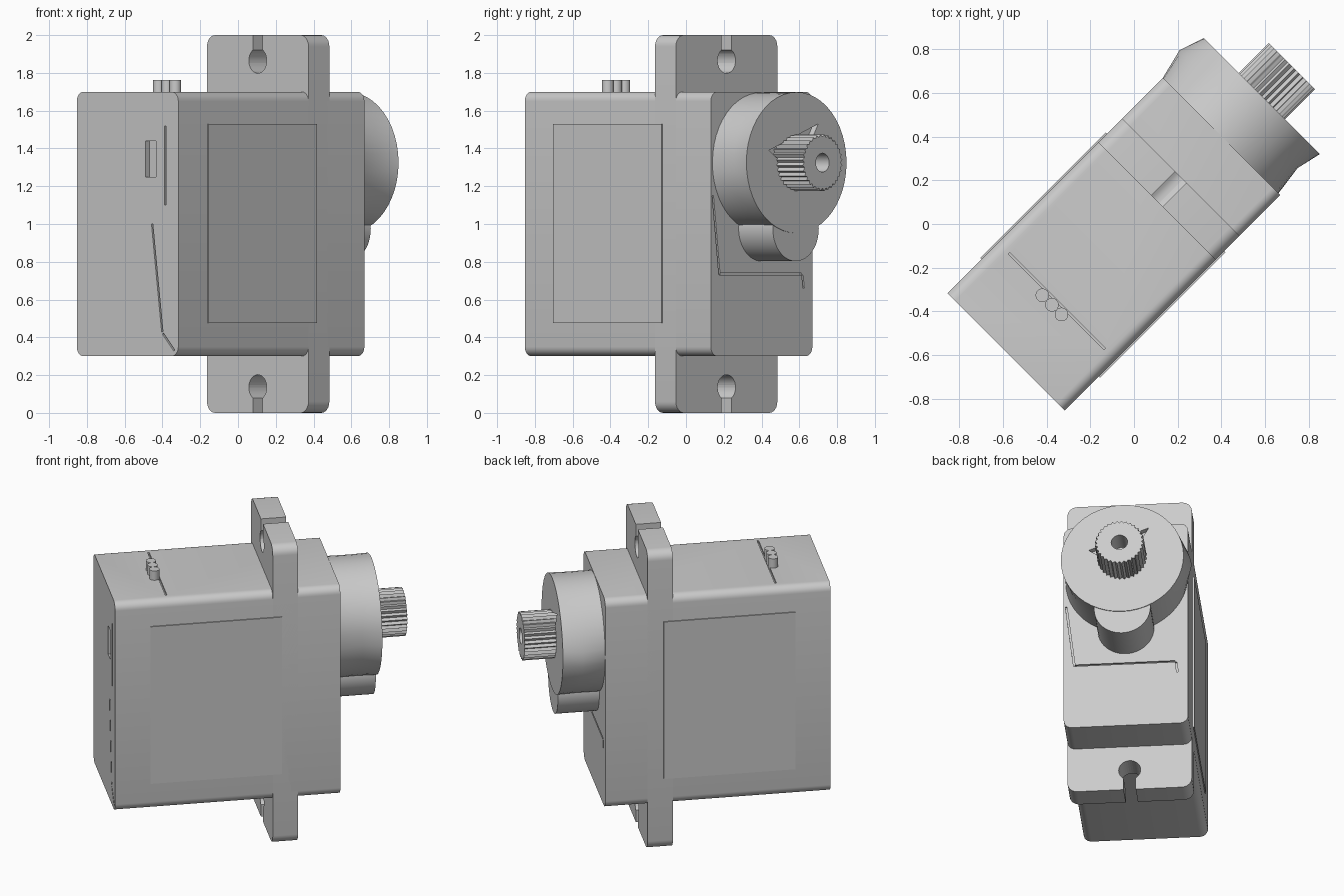
import bpy, bmesh, math

cube = bpy.data.objects.get("Cube")
if cube:
    bpy.data.objects.remove(cube, do_unlink=True)

TURN = math.radians(45)   # the whole motor stands turned on its vertical axis
BACK, FACE, HALF = -0.827, 0.566, 0.38
AXIS_Z = 1.325            # height of the output shaft

grey = bpy.data.materials.new("plain_grey")
grey.use_nodes = True
grey.diffuse_color = (0.6, 0.6, 0.6, 1)
grey.node_tree.nodes["Principled BSDF"].inputs["Base Color"].default_value = (0.6, 0.6, 0.6, 1)


def loft(name, rings, smooth=30):
    """Skin a list of equal-length rings of points and cap both ends."""
    bm = bmesh.new()
    loops = [[bm.verts.new(p) for p in ring] for ring in rings]
    n = len(loops[0])
    for a, b in zip(loops, loops[1:]):
        for i in range(n):
            j = (i + 1) % n
            bm.faces.new((a[i], a[j], b[j], b[i]))
    bm.faces.new(loops[0])
    bm.faces.new(loops[-1])
    bmesh.ops.recalc_face_normals(bm, faces=bm.faces)
    mesh = bpy.data.meshes.new(name)
    bm.to_mesh(mesh)
    bm.free()
    mesh.materials.append(grey)
    ob = bpy.data.objects.new(name, mesh)
    bpy.context.collection.objects.link(ob)
    ob.rotation_euler.z = TURN
    bpy.context.view_layer.update()
    if smooth:
        finish(ob, smooth)
    return ob


def finish(ob, angle=30):
    bpy.ops.object.select_all(action="DESELECT")
    bpy.context.view_layer.objects.active = ob
    ob.select_set(True)
    bpy.ops.object.shade_smooth_by_angle(angle=math.radians(angle))


def prism(name, profile, u0, u1, smooth=30):
    """Extrude a (width, height) profile along the motor's length."""
    return loft(name, [[(u, v, z) for v, z in profile] for u in (u0, u1)], smooth)


def box(name, u0, u1, v0, v1, z0, z1):
    return prism(name, [(v0, z0), (v1, z0), (v1, z1), (v0, z1)], u0, u1, 0)


def circle(v, z, r, n=48):
    return [(v + r * math.cos(i * math.tau / n), z + r * math.sin(i * math.tau / n)) for i in range(n)]


def rounded(half, z0, z1, r, steps=6):
    """Rounded rectangle profile."""
    pts = []
    corners = ((half - r, z1 - r), (r - half, z1 - r), (r - half, z0 + r), (half - r, z0 + r))
    for k, (cv, cz) in enumerate(corners):
        for i in range(steps + 1):
            a = (k + i / steps) * math.pi / 2
            pts.append((cv + r * math.cos(a), cz + r * math.sin(a)))
    return pts


def groove(u, p, q, w=0.005, depth=0.012):
    """Thin bar used to score a line into an end face."""
    dv, dz = q[0] - p[0], q[1] - p[1]
    s = w / math.hypot(dv, dz)
    nv, nz = -dz * s, dv * s
    quad = [(p[0] + nv, p[1] + nz), (q[0] + nv, q[1] + nz), (q[0] - nv, q[1] - nz), (p[0] - nv, p[1] - nz)]
    return prism("groove", quad, u - depth, u + depth, 0)


def cut(ob, cutters):
    for c in cutters:
        c.hide_render = True
        m = ob.modifiers.new("cut", "BOOLEAN")
        m.operation, m.solver, m.object = "DIFFERENCE", "EXACT", c
        bpy.context.view_layer.objects.active = ob
        bpy.ops.object.modifier_apply(modifier=m.name)
        bpy.data.objects.remove(c, do_unlink=True)
    finish(ob)


# Main case with scored seam lines and a small slot in the back
case = prism("motor_case", rounded(HALF, 0.3, 1.7, 0.05), BACK, FACE)
cut(case, [
    box("top_slit", -0.504, -0.494, -0.31, 0.31, 1.685, 1.72),
    box("back_slot", BACK - 0.02, BACK + 0.03, -0.212, -0.134, 1.25, 1.44),
    groove(BACK, (-0.283, 1.1), (-0.283, 1.52)),
    groove(BACK, (-0.26, 0.43), (-0.184, 1.0)),
    groove(BACK, (-0.35, 0.33), (-0.265, 0.42)),
    groove(FACE, (-0.31, 0.735), (0.3, 0.735)),
    groove(FACE, (-0.315, 0.73), (-0.365, 1.15)),
    groove(FACE, (0.306, 0.73), (0.315, 0.66)),
])

# Mounting flange with a slotted screw hole at each end
flange = prism("mounting_flange", rounded(HALF, 0, 2, 0.06), 0.148, 0.304)
cutters = []
for hole_z, z0, z1 in ((0.135, -0.1, 0.12), (1.865, 1.88, 2.1)):
    cutters.append(prism("hole", circle(0, hole_z, 0.067, 32), 0.1, 0.35, 0))
    cutters.append(box("slot", 0.1, 0.35, -0.037, 0.037, z0, z1))
cut(flange, cutters)

# Label plates on both wide sides
for side, label in ((-1, "right"), (1, "left")):
    v0, v1 = sorted((side * (HALF - 0.002), side * (HALF + 0.007)))
    box("label_plate_" + label, -0.608, 0.205, v0, v1, 0.475, 1.53)

# Three wire pins on top
for i in range(3):
    v = 0.066 - i * 0.062
    pin = [[(-0.527 + a, v + b, z) for a, b in circle(0, 0, 0.031, 20)] for z in (1.66, 1.762)]
    loft("wire_pin_%d" % (i + 1), pin)

# Gear housing: a drum with a faceted bulge on one side and a dent on the other
def middle_radius(a):
    c = math.cos(a)
    tent = max(0, 1 - math.acos(min(1, abs(c))) / 0.9)
    return 0.37 + tent * (0.045 if c > 0 else -0.022)

rings = []
for u, radius in ((FACE - 0.03, lambda a: 0.372), (0.71, middle_radius), (0.827, lambda a: 0.375)):
    ring = []
    for i in range(48):
        a = i * math.tau / 48
        ring.append((u, radius(a) * math.cos(a), AXIS_Z + min(radius(a), 0.373) * math.sin(a)))
    rings.append(ring)
drum = loft("gear_housing", rings, 0)

# Three-cornered recess in the drum face around the shaft
tri = ((0.163, 1.53), (-0.205, 1.39), (0.0, 1.25))
cut(drum, [prism("recess", tri, 0.79, 0.86, 0)])

# Smaller lobe below the drum
prism("idler_lobe", circle(0, 0.975, 0.172), FACE - 0.03, 0.822)

# Splined output shaft with a screw hole
spline = []
TEETH = 32
for i in range(TEETH * 2):
    a = i * math.pi / TEETH
    r = 0.15 if i % 2 else 0.136
    spline.append((r * math.cos(a), AXIS_Z + r * math.sin(a)))
shaft = prism("output_shaft", spline, 0.78, 1.022, 0)
cut(shaft, [prism("screw_hole", circle(0, AXIS_Z, 0.05, 32), 0.87, 1.1, 0)])
